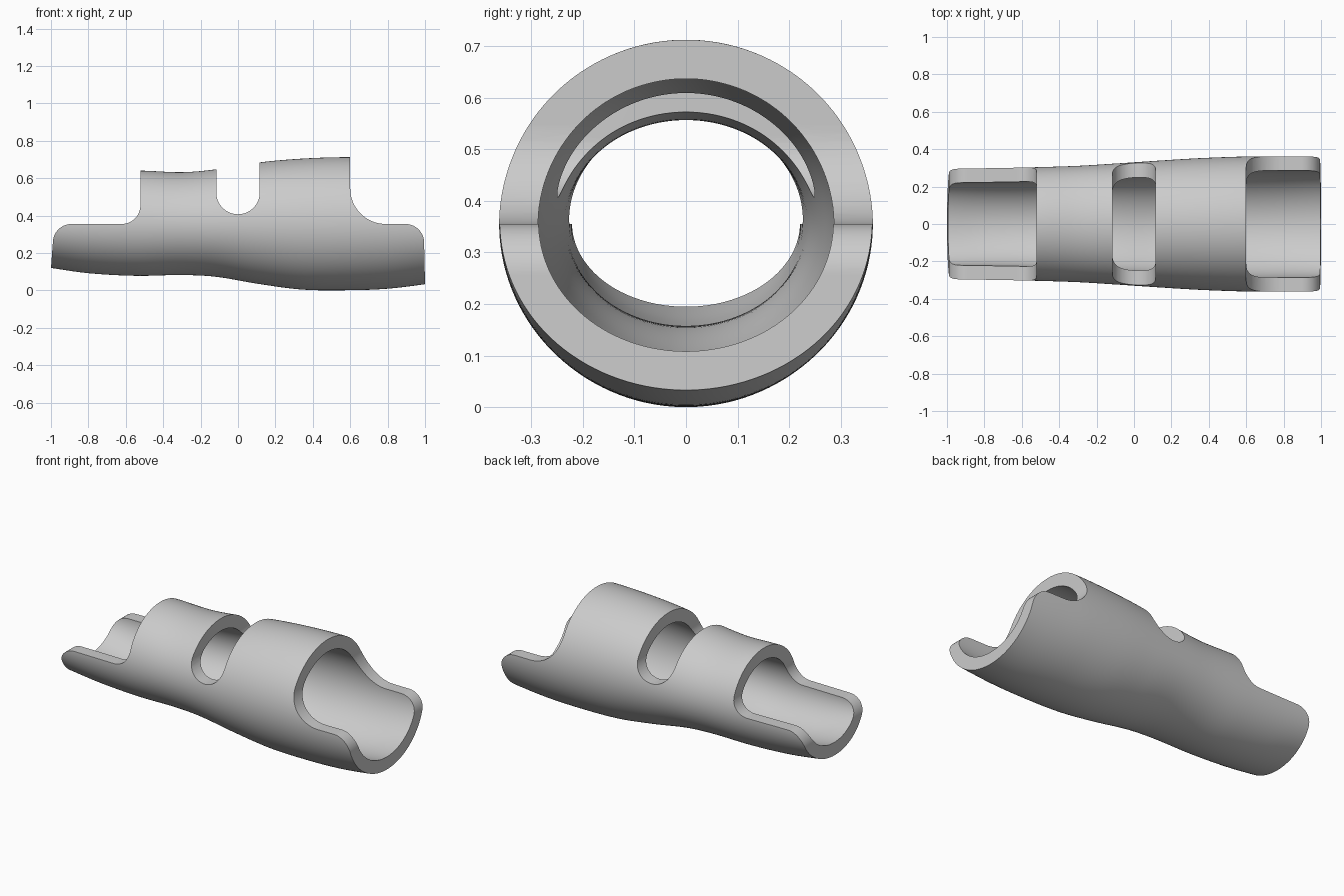
import bpy, bmesh, math

if "Cube" in bpy.data.objects:
    bpy.data.objects.remove(bpy.data.objects["Cube"], do_unlink=True)

AXIS_Z = 0.355      # height of the tube's centre line
WALL = 0.0755       # shell thickness
SEGS, RINGS = 128, 84

# Radii along x: (x, half width, height above axis, depth below axis)
STATIONS = [
    (-1.2, 0.288, 0.205, 0.205), (-1.0, 0.295, 0.235, 0.235),
    (-0.8, 0.298, 0.264, 0.263), (-0.55, 0.303, 0.285, 0.277),
    (-0.3, 0.311, 0.277, 0.273), (-0.12, 0.322, 0.292, 0.282),
    (0.12, 0.338, 0.330, 0.322), (0.35, 0.352, 0.350, 0.351),
    (0.6, 0.361, 0.357, 0.354), (0.8, 0.362, 0.345, 0.346),
    (1.0, 0.360, 0.322, 0.322), (1.2, 0.355, 0.290, 0.290)]


def radii(x):
    """Smooth (cubic Hermite) interpolation between the stations."""
    s = STATIONS
    i = max(k for k in range(1, len(s) - 2) if k == 1 or s[k][0] <= x)
    a, b, c, d = s[i - 1:i + 3]
    span = c[0] - b[0]
    t = (x - b[0]) / span
    out = []
    for k in (1, 2, 3):
        m0 = (c[k] - a[k]) / (c[0] - a[0]) * span
        m1 = (d[k] - b[k]) / (d[0] - b[0]) * span
        out.append((2*t**3 - 3*t**2 + 1) * b[k] + (t**3 - 2*t**2 + t) * m0
                   + (3*t**2 - 2*t**3) * c[k] + (t**3 - t**2) * m1)
    return out


def ring(bm, x, inset):
    w, up, down = radii(x)
    verts = []
    for k in range(SEGS):
        a = 2 * math.pi * (k + 0.5) / SEGS
        h = up if math.sin(a) > 0 else down
        verts.append(bm.verts.new((x, (w - inset) * math.cos(a),
                                   AXIS_Z + (h - inset) * math.sin(a))))
    return verts


def bridge(bm, a, b):
    for k in range(SEGS):
        n = (k + 1) % SEGS
        bm.faces.new((a[k], a[n], b[n], b[k]))


def make_object(name, bm):
    bmesh.ops.recalc_face_normals(bm, faces=bm.faces)
    mesh = bpy.data.meshes.new(name)
    bm.to_mesh(mesh)
    bm.free()
    obj = bpy.data.objects.new(name, mesh)
    bpy.context.collection.objects.link(obj)
    return obj


def arc(cx, cz, rx, rz, start, end, steps=20):
    return [(cx + rx * math.cos(math.radians(start + (end - start) * i / steps)),
             cz + rz * math.sin(math.radians(start + (end - start) * i / steps)))
            for i in range(steps + 1)]


# Hollow tube: outer rings forward, inner rings back, closed into a loop
bm = bmesh.new()
xs = [-1.05 + 2.1 * i / RINGS for i in range(RINGS + 1)]
loops = [ring(bm, x, 0) for x in xs] + [ring(bm, x, WALL) for x in reversed(xs)]
for i, loop in enumerate(loops):
    bridge(bm, loop, loops[(i + 1) % len(loops)])
shell = make_object("splint_shell", bm)

# Side outline: slanted ends, open troughs at both ends, a finger slot between
outline = [(-1.016, -0.1), (1.003, -0.1)]
outline += arc(0.895, 0.255, 0.1, 0.1, 0, 90)             # right lip
outline += arc(0.79, 0.545, 0.19, 0.19, 270, 180)         # right trough
outline += [(0.6, 0.9), (0.116, 0.9)]
outline += arc(0, 0.523, 0.116, 0.116, 0, -180, 36)       # slot
outline += [(-0.116, 0.9), (-0.522, 0.9)]
outline += arc(-0.622, 0.455, 0.1, 0.1, 0, -90)           # left trough
outline += arc(-0.89, 0.255, 0.1, 0.1, 90, 180)           # left lip

bm = bmesh.new()
face = bm.faces.new([bm.verts.new((x, -0.6, z)) for x, z in outline])
side = bmesh.ops.extrude_face_region(bm, geom=[face])["geom"]
bmesh.ops.translate(bm, vec=(0, 1.2, 0),
                    verts=[v for v in side if isinstance(v, bmesh.types.BMVert)])
cutter = make_object("outline_cutter", bm)
cutter.hide_render = True

# Trim the tube to the outline
mod = shell.modifiers.new("trim", 'BOOLEAN')
mod.operation = 'INTERSECT'
mod.solver = 'EXACT'
mod.object = cutter
bpy.ops.object.select_all(action='DESELECT')
bpy.context.view_layer.objects.active = shell
shell.select_set(True)
bpy.ops.object.modifier_apply(modifier=mod.name)
bpy.data.objects.remove(cutter, do_unlink=True)

# Grey plastic
grey = bpy.data.materials.new("light_grey")
grey.use_nodes = True
colour = (0.6, 0.6, 0.6, 1)
grey.diffuse_color = colour
grey.node_tree.nodes["Principled BSDF"].inputs["Base Color"].default_value = colour
shell.data.materials.clear()
shell.data.materials.append(grey)
bpy.ops.object.shade_smooth_by_angle(angle=math.radians(30))
